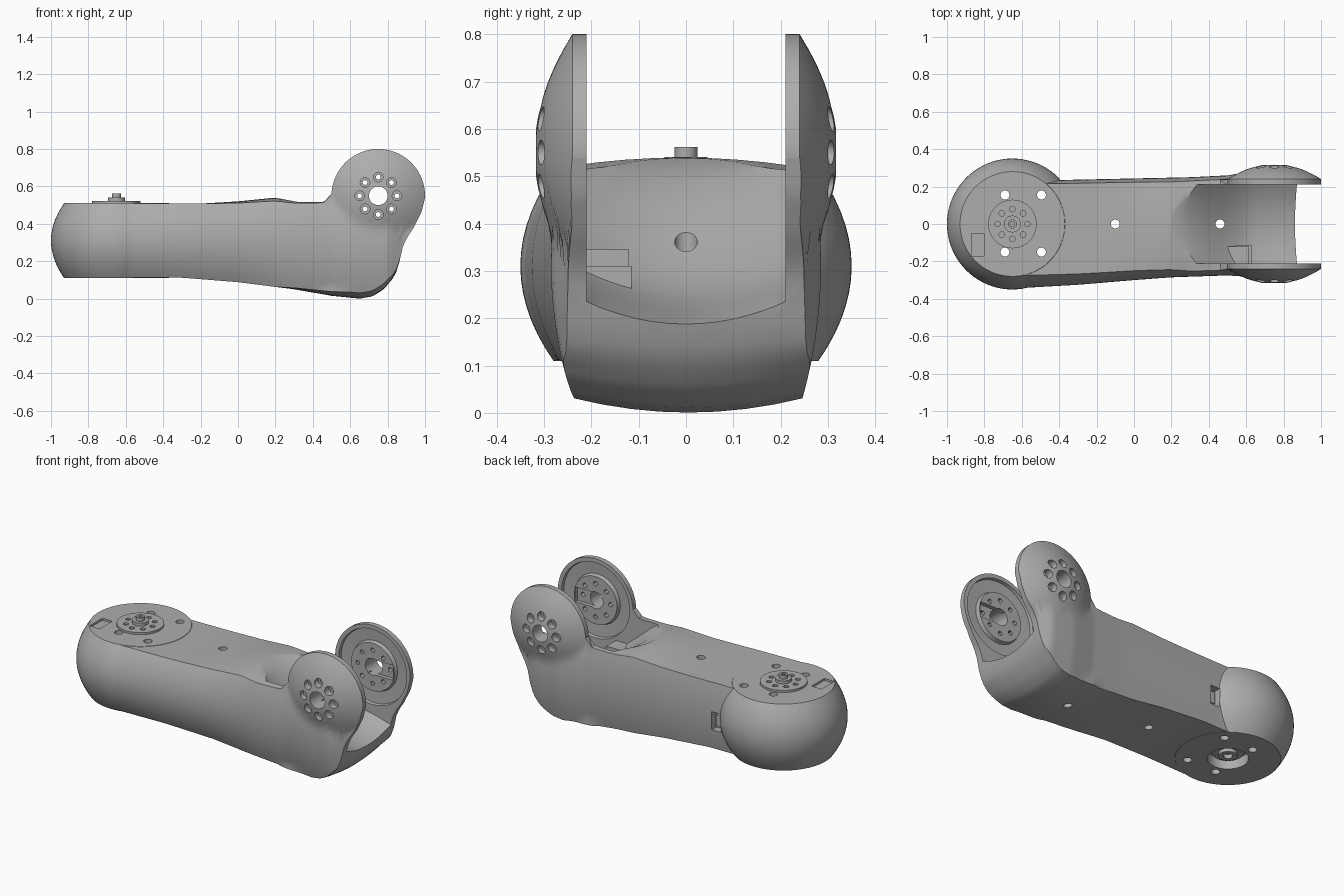
import bpy, bmesh
from math import sqrt, cos, sin, pi
from mathutils import Matrix, Vector

if "Cube" in bpy.data.objects:
    bpy.data.objects.remove(bpy.data.objects["Cube"])

grey = bpy.data.materials.new("light grey plastic")
grey.use_nodes = True
grey.diffuse_color = (0.42, 0.42, 0.42, 1)
grey.node_tree.nodes["Principled BSDF"].inputs["Base Color"].default_value = (0.42, 0.42, 0.42, 1)

JOINT = Vector((0.75, 0, 0.55))    # pivot of the forked end
EAR_R = 0.25
HUB = Vector((-0.65, 0, 0))        # axis of the round end


def interp(points, x):
    for (x0, v0), (x1, v1) in zip(points, points[1:]):
        if x <= x1:
            return v0 + (v1 - v0) * max(0, x - x0) / (x1 - x0)
    return points[-1][1]


def finish(name, bm):
    bmesh.ops.recalc_face_normals(bm, faces=bm.faces)
    mesh = bpy.data.meshes.new(name)
    bm.to_mesh(mesh)
    bm.free()
    obj = bpy.data.objects.new(name, mesh)
    obj.data.materials.append(grey)
    bpy.context.collection.objects.link(obj)
    return obj


def loft(bm, rings):
    """Skin closed rings of points and cap both ends."""
    rows = [[bm.verts.new(p) for p in ring] for ring in rings]
    for a, b in zip(rows, rows[1:]):
        for i in range(len(a)):
            j = (i + 1) % len(a)
            bm.faces.new((a[i], a[j], b[j], b[i]))
    bm.faces.new(rows[0])
    bm.faces.new(rows[-1])


def lathe(bm, profile, origin, steps=64, axis="Z"):
    """Turn (radius, height) points about an axis through origin."""
    turn = Matrix.Rotation(-pi / 2, 3, "X") if axis == "Y" else Matrix.Identity(3)
    loft(bm, [[origin + turn @ Vector((r * cos(2 * pi * i / steps), r * sin(2 * pi * i / steps), h))
               for i in range(steps)] for r, h in profile])


def rod(bm, r, lo, hi, origin, axis="Z", steps=24):
    lathe(bm, [(r, lo), (r, hi)], origin, steps, axis)


def box(bm, lo, hi):
    lo, hi = Vector(lo), Vector(hi)
    m = Matrix.Translation((lo + hi) / 2) @ Matrix.Diagonal((*(hi - lo), 1))
    bmesh.ops.create_cube(bm, size=1, matrix=m)


def combine(target, bm, operation="DIFFERENCE"):
    tool = finish("cutter", bm)
    tool.hide_render = True
    mod = target.modifiers.new("cut", "BOOLEAN")
    mod.operation, mod.solver, mod.object = operation, "EXACT", tool
    bpy.context.view_layer.objects.active = target
    bpy.ops.object.modifier_apply(modifier=mod.name)
    bpy.data.objects.remove(tool)


def around(radius, axis):
    for k in range(8):
        a = 2 * pi * k / 8
        yield Vector((cos(a), 0, sin(a)) if axis == "Y" else (cos(a), sin(a), 0)) * radius


# Outline of the long arm
TOP = [(-0.65, 0.508), (-0.2, 0.508), (0, 0.52), (0.2, 0.54), (0.3, 0.527), (0.47, 0.527), (0.5, 0.55)]
BOTTOM = [(-0.65, 0.112), (-0.3, 0.112), (0, 0.088), (0.3, 0.05), (0.5, 0.015), (0.65, 0), (0.72, 0.012),
          (0.78, 0.05), (0.83, 0.11), (0.86, 0.17), (0.87, 0.25), (0.9, 0.32), (0.94, 0.38), (0.98, 0.46), (1, 0.54)]
BACK = [(-0.65, 0.235), (-0.4, 0.235), (0.3, 0.25), (0.5, 0.26), (0.65, 0.285), (0.8, 0.285), (0.88, 0.25), (1, 0.24)]
FRONT = [(-0.65, 0.345), (-0.3, 0.325), (0, 0.3), (0.2, 0.285), (0.5, 0.275)] + BACK[4:]
BULGE = {1: [(-0.65, 0.02), (1, 0.02)], -1: [(-0.65, 0.07), (0, 0.05), (0.3, 0.03), (1, 0.02)]}
CROWN = [(-0.2, 0), (0.2, 0.018), (0.45, 0.015), (0.5, 0)]
KEEL = [(0.2, 0), (0.6, 0.03), (0.8, 0.03), (0.88, 0)]


def half_width(x, z, side):
    body = interp(BACK if side > 0 else FRONT, x) - interp(BULGE[side], x) * ((z - 0.31) / 0.2) ** 2
    if x < 0.45:
        return body
    r2 = (x - JOINT.x) ** 2 + (z - JOINT.z) ** 2
    return max(body, 0.24 + 0.08 * (1 - r2 / EAR_R ** 2), 0.235)


def section(x, rows=22, across=8):
    top = interp(TOP, x) if x < 0.5 else JOINT.z + sqrt(max(0, EAR_R ** 2 - (x - JOINT.x) ** 2))
    low, crown, keel = interp(BOTTOM, x), interp(CROWN, x), interp(KEEL, x)
    zs = [low + keel + (top - crown - low - keel) * i / rows for i in range(rows + 1)]
    right = [Vector((x, -half_width(x, z, -1), z)) for z in zs]
    left = [Vector((x, half_width(x, z, 1), z)) for z in reversed(zs)]

    def bridge(a, b, lift):
        for i in range(1, across):
            t = i / across
            yield a.lerp(b, t) + Vector((0, 0, lift * (1 - (2 * t - 1) ** 2)))
    return right + list(bridge(right[-1], left[0], crown)) + left + list(bridge(left[-1], right[0], -keel))


# Arm body with both fork ears
bm = bmesh.new()
xs = [-0.65 + 1.15 * i / 30 for i in range(30)]
xs += [JOINT.x - EAR_R * cos(pi * i / 40) * 0.999 for i in range(41)]
loft(bm, [section(x) for x in xs])
arm = finish("arm_body", bm)

# Bulging round end
bm = bmesh.new()
heights = [0.11 + 0.4 * i / 14 for i in range(15)]
lathe(bm, [(0.35 - 0.07 * ((z - 0.31) / 0.2) ** 2, z) for z in heights], HUB, 80)
combine(arm, bm, "UNION")

# Curved cavity between the ears
RAMP = [(0.17, 0.56), (0.2, 0.54), (0.3, 0.49), (0.38, 0.43), (0.46, 0.36), (0.54, 0.295), (0.6, 0.26),
        (0.66, 0.235), (0.76, 0.215), (0.87, 0.185), (1.1, 0.18)]
bm = bmesh.new()
rings = []
for i in range(13):
    y = -0.21 + 0.42 * i / 12
    lift = 0.05 * (y / 0.21) ** 2
    rings.append([(x, y, z + lift) for x, z in RAMP] + [(1.1, y, 0.9), (0.17, y, 0.9)])
loft(bm, rings)
combine(arm, bm)

# Ring groove inside each ear
bm = bmesh.new()
for s in (1, -1):
    section_pts = [(0.14, 0.2), (0.228, 0.2), (0.222, 0.228), (0.15, 0.232)]
    steps = 64
    loops = [[bm.verts.new(JOINT + Vector((r * cos(2 * pi * k / steps), s * y, r * sin(2 * pi * k / steps))))
              for r, y in section_pts] for k in range(steps)]
    for k in range(steps):
        a, b = loops[k], loops[(k + 1) % steps]
        for i in range(4):
            j = (i + 1) % 4
            bm.faces.new((a[i], a[j], b[j], b[i]))
combine(arm, bm)

# Bolt circle, pivot hole and key slot in each ear
bm = bmesh.new()
rod(bm, 0.05, -0.4, 0.4, JOINT, "Y", 32)
for d in around(0.1, "Y"):
    rod(bm, 0.013, -0.4, 0.4, JOINT + d, "Y", 12)
combine(arm, bm)
bm = bmesh.new()
for s in (1, -1):
    for d in around(0.1, "Y"):
        rod(bm, 0.026, min(s * 0.27, s * 0.4), max(s * 0.27, s * 0.4), JOINT + d, "Y", 20)
    ys = sorted((s * 0.19, s * 0.234))
    box(bm, (0.72, ys[0], 0.505), (0.885, ys[1], 0.595))
combine(arm, bm)

# Vertical screw holes, underside opening, label recess and cable port
bm = bmesh.new()
for x, y in [(-0.69, 0.155), (-0.495, 0.155), (-0.69, -0.15), (-0.495, -0.15), (-0.1, 0), (0.46, 0)]:
    rod(bm, 0.024, -0.1, 0.7, Vector((x, y, 0)), steps=20)
rod(bm, 0.11, 0, 0.17, HUB, steps=40)
box(bm, (-0.868, -0.17, 0.498), (-0.802, -0.05, 0.6))
box(bm, (-0.395, 0.19, 0.23), (-0.335, 0.4, 0.34))
combine(arm, bm)

# Servo horn with shaft on top
bm = bmesh.new()
lathe(bm, [(0.13, 0.5), (0.13, 0.522)], HUB, 48)
horn = finish("output_disc", bm)
bm = bmesh.new()
for d in around(0.08, "Z"):
    rod(bm, 0.015, 0.512, 0.6, HUB + d, steps=14)
combine(horn, bm)
bm = bmesh.new()
lathe(bm, [(0.045, 0.515), (0.045, 0.54), (0.024, 0.54), (0.024, 0.562), (0.012, 0.562), (0.012, 0.55)], HUB, 32)
shaft = finish("output_shaft", bm)

# Idler hub seen in the underside opening
bm = bmesh.new()
lathe(bm, [(0.085, 0.18), (0.085, 0.145), (0.05, 0.145), (0.05, 0.125), (0.025, 0.125), (0.025, 0.15)], HUB, 32)
idler = finish("idler_hub", bm)

# Connector inside the port and clip inside the cavity
bm = bmesh.new()
box(bm, (-0.38, 0.185, 0.25), (-0.35, 0.215, 0.32))
port = finish("port_connector", bm)
bm = bmesh.new()
box(bm, (0.5, -0.215, 0.22), (0.63, -0.115, 0.31))
box(bm, (0.5, -0.215, 0.31), (0.615, -0.12, 0.345))
clip = finish("cable_clip", bm)

# Smooth shading with crisp edges
for obj in (arm, horn, shaft, idler, port, clip):
    bpy.ops.object.select_all(action="DESELECT")
    obj.select_set(True)
    bpy.context.view_layer.objects.active = obj
    bpy.ops.object.shade_smooth_by_angle(angle=pi / 6)
